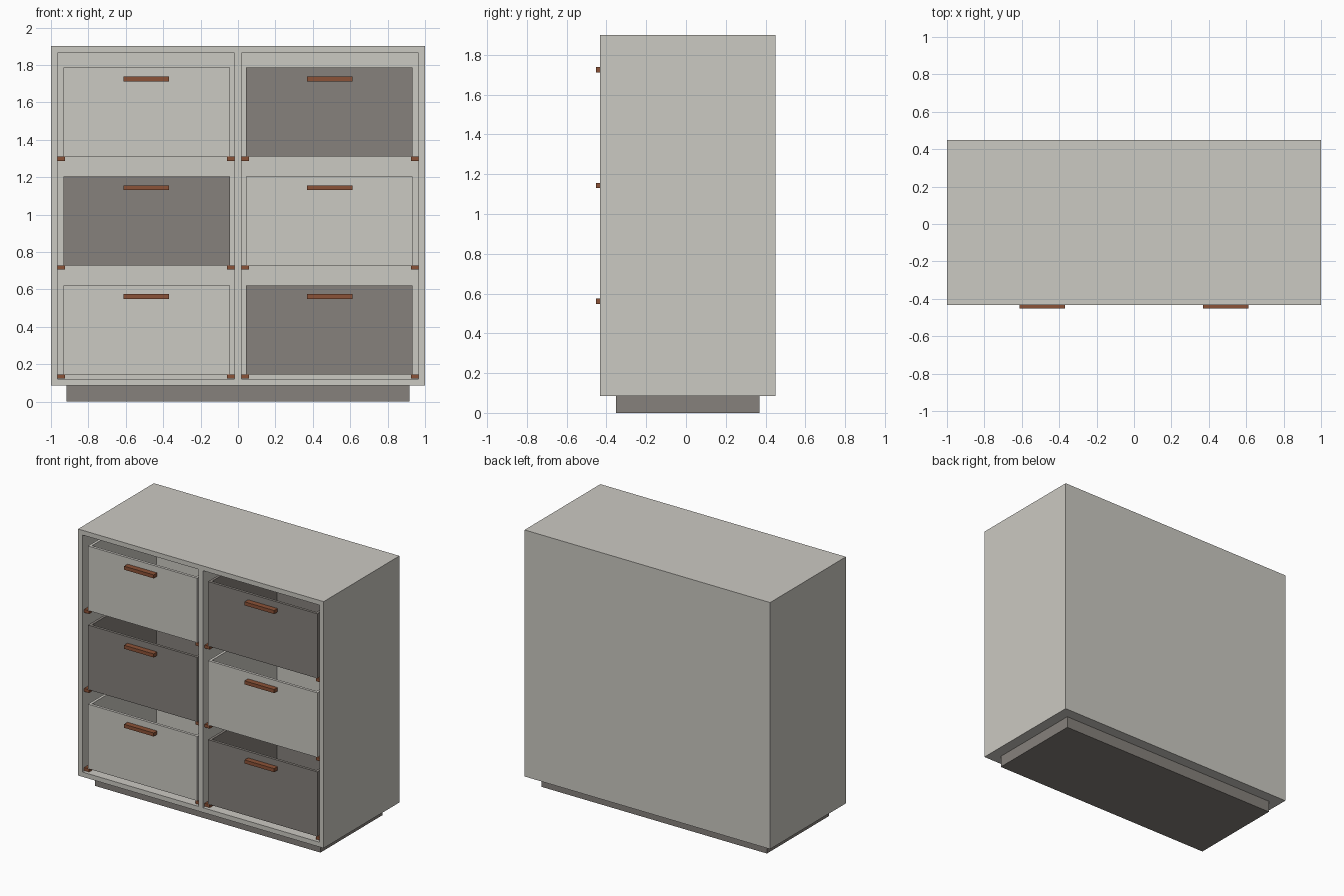
import bpy
import bmesh

if "Cube" in bpy.data.objects:
    bpy.data.objects.remove(bpy.data.objects["Cube"])


def material(name, rgb):
    m = bpy.data.materials.new(name)
    m.diffuse_color = (*rgb, 1.0)
    m.use_nodes = True
    m.node_tree.nodes["Principled BSDF"].inputs["Base Color"].default_value = m.diffuse_color
    return m


LIGHT = material("pale_grey", (0.60, 0.585, 0.54))
DARK = material("taupe_grey", (0.24, 0.22, 0.20))
BROWN = material("leather_brown", (0.26, 0.085, 0.038))


def add_box(bm, x, y, z):
    """Add a box spanning the given (min, max) ranges; return its verts."""
    vs = bmesh.ops.create_cube(bm, size=1.0)["verts"]
    for v in vs:
        v.co = [r[0] if c < 0 else r[1] for c, r in zip(v.co, (x, y, z))]
    return vs


def finish(bm, name, mat):
    mesh = bpy.data.meshes.new(name)
    bm.normal_update()
    bm.to_mesh(mesh)
    bm.free()
    mesh.materials.append(mat)
    obj = bpy.data.objects.new(name, mesh)
    bpy.context.collection.objects.link(obj)
    return obj


def box(name, mat, x, y, z):
    bm = bmesh.new()
    add_box(bm, x, y, z)
    return finish(bm, name, mat)


def open_tray(name, mat, x, y, z, wall):
    """Drawer box: inset the top face and push it down to the floor."""
    bm = bmesh.new()
    add_box(bm, x, y, z)
    bm.normal_update()
    top = max(bm.faces, key=lambda f: f.calc_center_median().z)
    bmesh.ops.inset_region(bm, faces=[top], thickness=wall, use_even_offset=True)
    for v in top.verts:
        v.co.z = z[1]
    inner = bmesh.ops.extrude_discrete_faces(bm, faces=[top])["faces"][0]
    for v in inner.verts:
        v.co.z = z[0] + wall
    return finish(bm, name, mat)


# Overall dimensions
FRONT, BACK = -0.432, 0.45
BASE, TOP, T = 0.085, 1.90, 0.035
INNER = 1.0 - T

# Carcass
for side, s in (("left", -1), ("right", 1)):
    box(side + "_side_panel", LIGHT, sorted((s * INNER, s)), (FRONT, BACK), (BASE, TOP))
box("top_panel", LIGHT, (-INNER, INNER), (FRONT, BACK), (TOP - T, TOP))
box("bottom_panel", LIGHT, (-INNER, INNER), (FRONT, BACK), (BASE, BASE + T))
box("back_panel", LIGHT, (-INNER, INNER), (BACK - T, BACK), (BASE + T, TOP - T))
box("centre_divider", LIGHT, (-T / 2, T / 2), (FRONT, BACK - T), (BASE + T, TOP - T))

# Recessed plinth
box("plinth", DARK, (-0.918, 0.918), (-0.352, 0.37), (0.0, BASE))

# Drawers with handles and runners, in a chequered pattern
DRAWER_FRONT, DRAWER_BACK = -0.412, 0.38
for row, z0 in enumerate((0.146, 0.728, 1.31)):
    for col, s in enumerate((-1, 1)):
        tag = f"_{row + 1}_{('left', 'right')[col]}"
        mat = DARK if (row + col) % 2 else LIGHT
        open_tray("drawer" + tag, mat, sorted((s * 0.044, s * 0.934)),
                  (DRAWER_FRONT, DRAWER_BACK), (z0, z0 + 0.475), 0.02)
        box("handle" + tag, BROWN, sorted((s * 0.37, s * 0.611)),
            (-0.452, DRAWER_FRONT), (z0 + 0.402, z0 + 0.428))
        for end, a, b in (("inner", T / 2, 0.058), ("outer", 0.924, INNER)):
            box(f"{end}_runner{tag}", BROWN, sorted((s * a, s * b)),
                (DRAWER_FRONT, DRAWER_BACK), (z0 - 0.023, z0))
